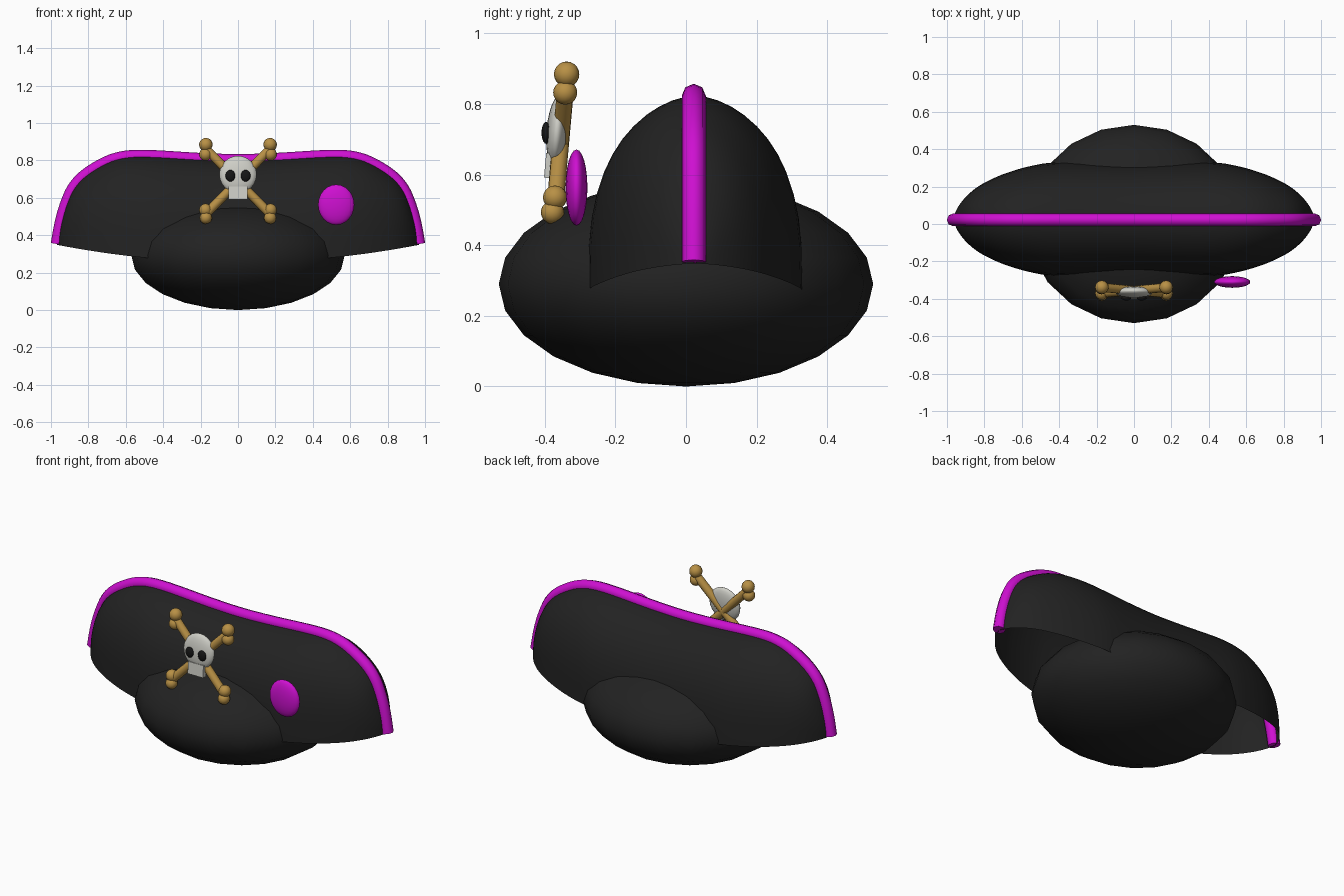
import bpy, bmesh, math
from mathutils import Vector, Matrix

if "Cube" in bpy.data.objects:
    bpy.data.objects.remove(bpy.data.objects["Cube"])


def material(name, rgb):
    m = bpy.data.materials.new(name)
    m.diffuse_color = (*rgb, 1)
    m.use_nodes = True
    m.node_tree.nodes["Principled BSDF"].inputs["Base Color"].default_value = m.diffuse_color
    return m


BLACK = material("felt black", (0.016, 0.016, 0.016))
MAGENTA = material("trim magenta", (0.62, 0.005, 0.64))
GOLD = material("bone gold", (0.48, 0.28, 0.06))
BONE = material("skull white", (0.62, 0.62, 0.57))
DARK = material("eye black", (0.008, 0.008, 0.008))


def finish(name, bm, mat, angle=60):
    bmesh.ops.recalc_face_normals(bm, faces=bm.faces)
    me = bpy.data.meshes.new(name)
    bm.to_mesh(me)
    bm.free()
    ob = bpy.data.objects.new(name, me)
    bpy.context.collection.objects.link(ob)
    me.materials.append(mat)
    bpy.ops.object.select_all(action='DESELECT')
    ob.select_set(True)
    bpy.context.view_layer.objects.active = ob
    bpy.ops.object.shade_smooth_by_angle(angle=math.radians(angle))
    return ob


def add_ball(bm, centre, radii, tilt=0, seg=20, rings=12):
    m = (Matrix.Translation(centre) @ Matrix.Rotation(tilt, 4, 'X')
         @ Matrix.Diagonal((*radii, 1)))
    bmesh.ops.create_uvsphere(bm, u_segments=seg, v_segments=rings, radius=1, matrix=m)


def ball(name, centre, radii, mat, **kw):
    bm = bmesh.new()
    add_ball(bm, centre, radii, **kw)
    return finish(name, bm, mat)


# Rounded cap that fits the head
ball("cap", (0, 0, 0.29), (0.57, 0.53, 0.29), BLACK)

# Brim stations: x, ridge height, half width; smoothed and mirrored
half = [(0, .80, .300), (.2, .806, .303), (.43, .82, .303), (.56, .822, .282),
        (.65, .808, .257), (.73, .775, .228), (.82, .717, .183), (.88, .65, .138),
        (.92, .56, .095), (.948, .46, .052), (.967, .353, .003)]
full = [(-x, z, w) for x, z, w in half[:0:-1]] + half


def smooth_path(pts, sub=3):
    p = [Vector(q) for q in pts]
    out = []
    for i in range(len(p) - 1):
        a, b, c, d = p[max(i - 1, 0)], p[i], p[i + 1], p[min(i + 2, len(p) - 1)]
        for k in range(sub):
            t = k / sub
            out.append(0.5 * (2 * b + (c - a) * t + (2 * a - 5 * b + 4 * c - d) * t * t
                              + (3 * b - a - 3 * c + d) * t ** 3))
    return out + [p[-1]]


stations = smooth_path(full)
MID_Y = 0.026

# Folded brim: open shell lofted across the stations
bm = bmesh.new()
N = 24
rows = []
for x, z, w in stations:
    rim = min(0.255 + 0.1 * x * x, z - 0.003)
    row = []
    for i in range(N + 1):
        t = math.pi * i / N
        c, s = math.cos(t), max(math.sin(t), 0)
        y = math.copysign(abs(c) ** (2 / 1.8), c) * w
        row.append(bm.verts.new((x, MID_Y + y, rim + (z - rim) * s ** (2 / 2.8))))
    rows.append(row)
for a, b in zip(rows, rows[1:]):
    for i in range(N):
        bm.faces.new((a[i], a[i + 1], b[i + 1], b[i]))
finish("folded_brim", bm, BLACK)

# Piping tube along the ridge
cu = bpy.data.curves.new("trim", 'CURVE')
cu.dimensions = '3D'
cu.bevel_depth = 0.034
cu.bevel_resolution = 2
cu.use_fill_caps = True
sp = cu.splines.new('POLY')
sp.points.add(len(stations) - 1)
for pt, (x, z, w) in zip(sp.points, stations):
    pt.co = (x, MID_Y - 0.004, z, 1)
trim = bpy.data.objects.new("ridge_trim", cu)
bpy.context.collection.objects.link(trim)
bpy.ops.object.select_all(action='DESELECT')
trim.select_set(True)
bpy.context.view_layer.objects.active = trim
bpy.ops.object.convert(target='MESH')
trim = bpy.context.object
trim.data.materials.clear()
trim.data.materials.append(MAGENTA)
bpy.ops.object.shade_smooth_by_angle(angle=math.radians(60))

# Round badge on the front
ball("side_badge", (0.525, -0.31, 0.563), (0.097, 0.031, 0.108), MAGENTA, seg=24)

# Skull with jaw and eyes, leaning slightly back
LEAN = -0.09
ball("skull", (0, -0.365, 0.725), (0.1, 0.03, 0.1), BONE, tilt=LEAN)
bm = bmesh.new()
bmesh.ops.create_cube(bm, size=1, matrix=Matrix.Translation((0, -0.384, 0.625))
                      @ Matrix.Rotation(LEAN, 4, 'X') @ Matrix.Diagonal((0.1, 0.03, 0.07, 1)))
finish("jaw", bm, BONE, 30)
for side, label in ((-1, "left"), (1, "right")):
    ball(label + "_eye", (side * 0.041, -0.396, 0.718), (0.026, 0.013, 0.031), DARK,
         seg=16, rings=10)

# Crossed bones with two knobs at each end
for side, label in ((-1, "left"), (1, "right")):
    bm = bmesh.new()
    a, b = Vector((-side * 0.165, -0.37, 0.52)), Vector((side * 0.165, -0.34, 0.855))
    d = b - a
    bmesh.ops.create_cone(bm, cap_ends=True, segments=12, radius1=0.024, radius2=0.024,
                          depth=d.length, matrix=Matrix.Translation((a + b) / 2)
                          @ d.to_track_quat('Z', 'Y').to_matrix().to_4x4())
    for x, y, z, r in ((.172, -.338, .884, .036), (.174, -.342, .832, .034),
                       (-.174, -.371, .535, .034), (-.172, -.378, .493, .033)):
        add_ball(bm, (side * x, y, z), (r, r, r), seg=16, rings=10)
    finish(label + "_bone", bm, GOLD)
